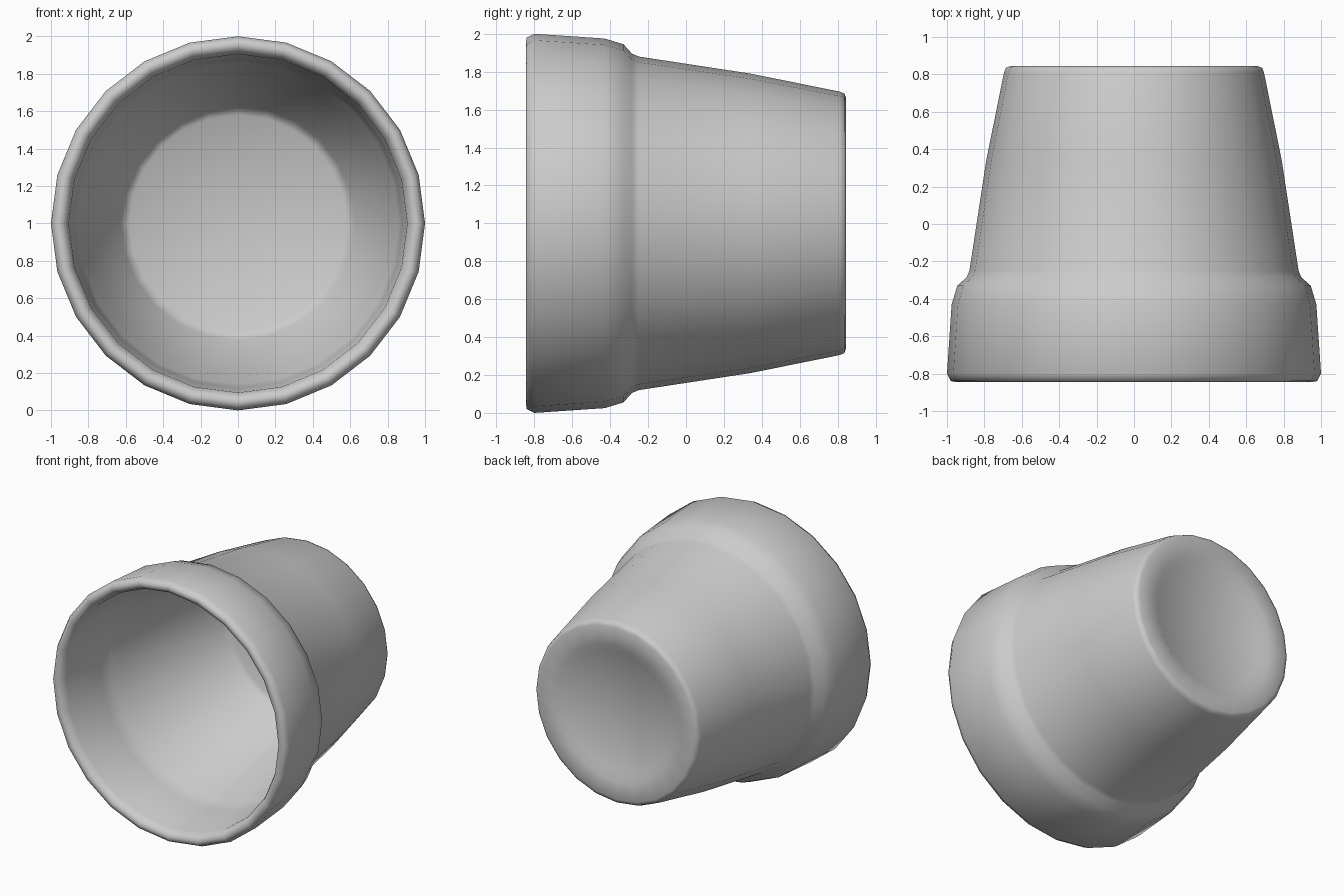
import bpy, bmesh, math
from mathutils import Matrix, Vector

if "Cube" in bpy.data.objects:
    bpy.data.objects.remove(bpy.data.objects["Cube"])

SIDES = 24

# Half section of the pot as (radius, y): inside floor -> rim -> outside -> recessed base
profile = [
    (0.0, 0.73), (0.58, 0.73), (0.625, 0.70),               # inner floor
    (0.82, -0.25), (0.86, -0.32), (0.88, -0.42),            # inner wall and step
    (0.905, -0.79), (0.925, -0.83), (0.95, -0.845),         # rolled lip
    (0.98, -0.84), (1.0, -0.80), (0.975, -0.43),            # outer collar
    (0.945, -0.33), (0.895, -0.285), (0.88, -0.25),         # shoulder
    (0.79, 0.34), (0.695, 0.81), (0.685, 0.835), (0.66, 0.845),  # tapered body
    (0.52, 0.845), (0.46, 0.81), (0.0, 0.81),               # recessed base
]


def lathe(name, points, sides, height):
    """Spin a profile around a horizontal axis parallel to y."""
    bm = bmesh.new()
    verts = [bm.verts.new((r, y, 0)) for r, y in points]
    edges = [bm.edges.new(pair) for pair in zip(verts, verts[1:])]
    bmesh.ops.spin(bm, geom=verts + edges, cent=(0, 0, 0), axis=(0, 1, 0),
                   angle=math.tau, steps=sides, use_merge=False)
    bmesh.ops.remove_doubles(bm, verts=bm.verts[:], dist=0.0005)
    bmesh.ops.recalc_face_normals(bm, faces=bm.faces[:])
    for face in bm.faces:
        face.smooth = True
    bmesh.ops.transform(bm, matrix=Matrix.Translation(Vector((0, 0, height))),
                        verts=bm.verts[:])
    mesh = bpy.data.meshes.new(name)
    bm.to_mesh(mesh)
    bm.free()
    obj = bpy.data.objects.new(name, mesh)
    bpy.context.collection.objects.link(obj)
    return obj


# Flower pot lying on its side, opening towards the front
lathe("flower_pot", profile, SIDES, 1.0)
